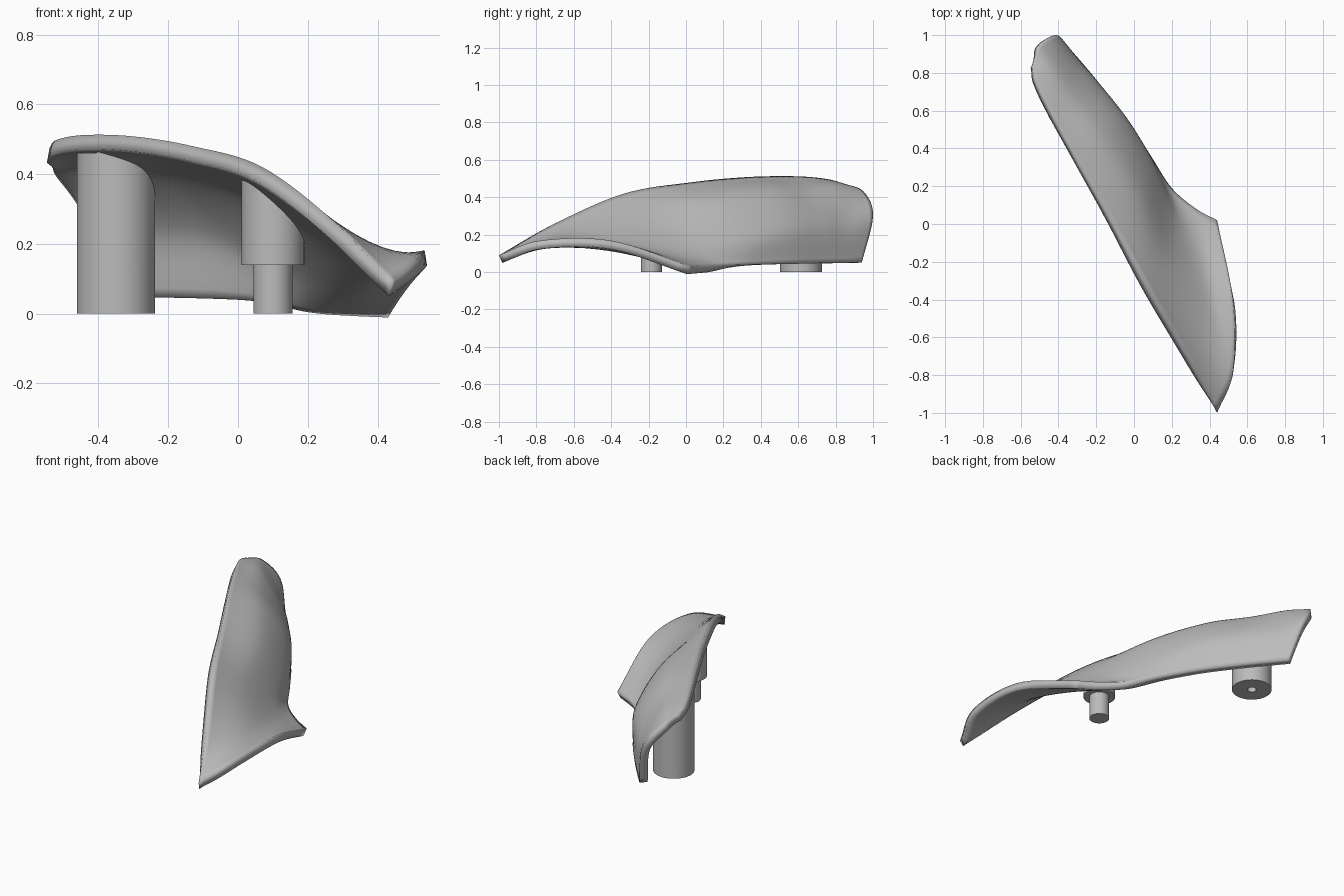
import bpy, bmesh
from math import sin, cos, tau
from mathutils import Vector
from mathutils.bvhtree import BVHTree

if "Cube" in bpy.data.objects:
    bpy.data.objects.remove(bpy.data.objects["Cube"])

grey = bpy.data.materials.new("plain grey")
grey.use_nodes = True
grey.diffuse_color = (.5, .5, .5, 1)
grey.node_tree.nodes["Principled BSDF"].inputs["Base Color"].default_value = (.5, .5, .5, 1)


def finish(name, bm):
    """Turn a bmesh into a smooth object with sharp edges kept."""
    mesh = bpy.data.meshes.new(name)
    bm.to_mesh(mesh)
    bm.free()
    mesh.materials.append(grey)
    obj = bpy.data.objects.new(name, mesh)
    bpy.context.collection.objects.link(obj)
    bpy.ops.object.select_all(action='DESELECT')
    obj.select_set(True)
    bpy.context.view_layer.objects.active = obj
    bpy.ops.object.shade_smooth_by_angle(angle=.6)
    return obj


def spline(points, steps):
    """Smooth curve through the points, with extrapolated ends."""
    p = [Vector(q) for q in points]
    p = [2 * p[0] - p[1]] + p + [2 * p[-1] - p[-2]]
    out = []
    for a, b, c, d in zip(p, p[1:], p[2:], p[3:]):
        for i in range(steps):
            t = i / steps
            out.append(b + (c - a) * t / 2 + (2 * a - 5 * b + 4 * c - d) * t * t / 2
                       + (3 * b - a - 3 * c + d) * t ** 3 / 2)
    return out + [p[-2]]


# Shell: cross sections from the upper edge to the lower edge, front tip to tail
sections = [
    [(.44, -1, .09), (.525, -.78, .168), (.523, -.4, .168), (.44, .02, .03)],
    [(.28, -.7, .26), (.37, -.47, .2), (.37, -.18, .115), (.33, .08, .035)],
    [(.07, -.33, .42), (.17, -.17, .29), (.22, .02, .14), (.2, .19, .038)],
    [(-.13, .03, .48), (.02, .17, .38), (.09, .32, .19), (.09, .36, .04)],
    [(-.3, .33, .508), (-.15, .45, .43), (-.04, .54, .24), (-.04, .56, .044)],
    [(-.44, .59, .512), (-.3, .66, .43), (-.19, .73, .25), (-.18, .74, .048)],
    [(-.52, .75, .498), (-.41, .82, .44), (-.3, .86, .25), (-.28, .86, .05)],
    [(-.54, .84, .475), (-.5, .95, .43), (-.41, 1, .3), (-.35, .94, .05)],
]
rails = [spline(rail, 8) for rail in zip(*sections)]
grid = [spline(row, 8) for row in zip(*rails)]

bm = bmesh.new()
verts = [[bm.verts.new(p) for p in row] for row in grid]
for r, s in zip(verts, verts[1:]):
    for i in range(len(r) - 1):
        bm.faces.new((r[i], r[i + 1], s[i + 1], s[i]))
bm.normal_update()
surface = BVHTree.FromBMesh(bm)
shell = finish("curved_shell", bm)
solid = shell.modifiers.new("thickness", 'SOLIDIFY')
solid.thickness = .045
solid.offset = -1


def peg(name, x, y, rings, top_radius, n=48):
    """Stack of rings from the bottom up, ending flush inside the shell."""
    bm = bmesh.new()

    def ring(radius, height):
        out = []
        for i in range(n):
            px, py = x + radius * cos(tau * i / n), y + radius * sin(tau * i / n)
            z = height
            if height is None:
                hit = surface.ray_cast(Vector((px, py, -1)), Vector((0, 0, 1)))[0]
                z = hit.z - .025 if hit else .46
            out.append(bm.verts.new((px, py, z)))
        return out

    loops = [ring(r, h) for r, h in rings] + [ring(top_radius, None)]
    for a, b in zip(loops, loops[1:]):
        for i in range(n):
            j = (i + 1) % n
            bm.faces.new((a[i], a[j], b[j], b[i]))
    bm.faces.new(loops[0][::-1])
    bm.faces.new(loops[-1])
    bmesh.ops.recalc_face_normals(bm, faces=bm.faces[:])
    return finish(name, bm)


# Rear post with a blind hole in its foot, and stepped front post
peg("rear_post", -.35, .615, [(.025, .2), (.025, 0), (.112, 0)], .112)
peg("front_post", .1, -.185, [(.056, 0), (.056, .14), (.09, .14)], .09)
